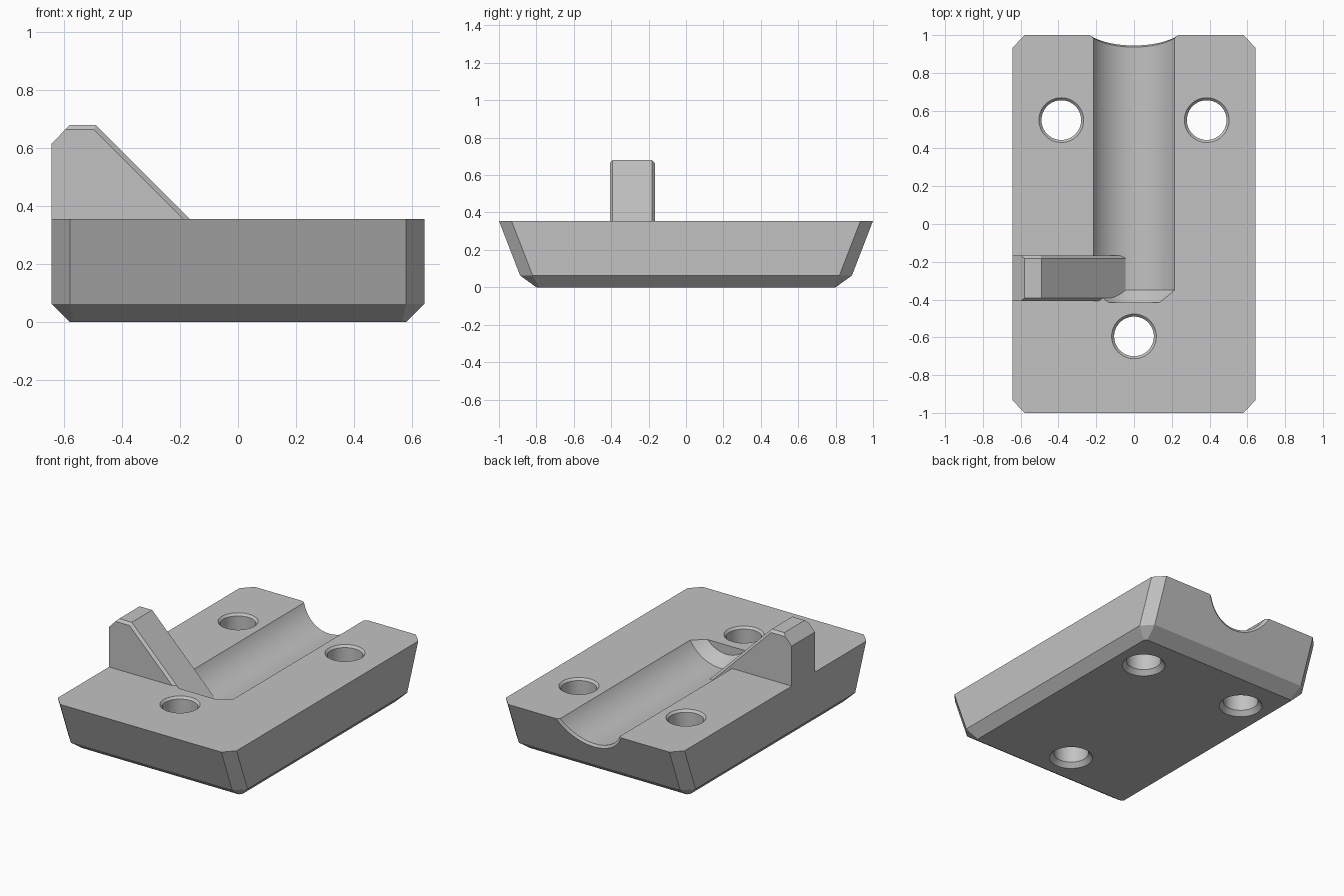
import bpy, bmesh
from math import sin, cos, pi

cube = bpy.data.objects.get("Cube")
if cube:
    bpy.data.objects.remove(cube, do_unlink=True)

# Single plain material
GREY = (0.54, 0.54, 0.54, 1)
grey = bpy.data.materials.new("plain grey")
grey.use_nodes = True
grey.diffuse_color = GREY
grey.node_tree.nodes["Principled BSDF"].inputs["Base Color"].default_value = GREY


def loft(name, rings):
    """Closed solid through rings of equal point count."""
    bm = bmesh.new()
    loops = [[bm.verts.new(p) for p in ring] for ring in rings]
    n = len(loops[0])
    for a, b in zip(loops, loops[1:]):
        for i in range(n):
            j = (i + 1) % n
            bm.faces.new((a[i], a[j], b[j], b[i]))
    bm.faces.new(loops[0])
    bm.faces.new(loops[-1])
    bmesh.ops.recalc_face_normals(bm, faces=bm.faces)
    mesh = bpy.data.meshes.new(name)
    bm.to_mesh(mesh)
    bm.free()
    mesh.materials.append(grey)
    obj = bpy.data.objects.new(name, mesh)
    bpy.context.collection.objects.link(obj)
    return obj


def cut_corner_rect(hx, hy, cx, cy, z):
    """Rectangle outline with clipped corners."""
    quarter = [(hx, hy - cy), (hx - cx, hy)]
    right = quarter + [(-x, y) for x, y in reversed(quarter)]
    return [(x, y, z) for x, y in right + [(-x, -y) for x, y in right]]


TOP = 0.355

# Base block: sloped ends, vertical sides, bevelled underside
base = loft("base_block", [
    cut_corner_rect(0.58, 0.80, 0.015, 0.015, 0),
    cut_corner_rect(0.643, 0.887, 0.063, 0.067, 0.063),
    cut_corner_rect(0.643, 1.0, 0.063, 0.067, TOP)])

# Groove cutter: round channel, coned at the front, flared at the sloped back
R, AXIS, SLOPE, SIDES = 0.247, 0.477, 0.387, 96


def groove_ring(radius, y, slope=0.0):
    ring = []
    for i in range(SIDES):
        a = 2 * pi * i / SIDES
        z = AXIS + radius * sin(a)
        ring.append((radius * cos(a), y + slope * (z - TOP), z))
    return ring


cutters = [loft("groove_cutter", [
    groove_ring(R - 0.065, -0.415),
    groove_ring(R, -0.35),
    groove_ring(R, 0.985, SLOPE),
    groove_ring(R + 0.018, 1.001, SLOPE),
    groove_ring(R + 0.018, 1.2, SLOPE)])]

# Screw hole cutters with countersinks on both faces
for k, (cx, cy) in enumerate([(-0.385, 0.55), (0.385, 0.55), (0, -0.595)]):
    steps = [(-0.01, 0.139), (0.03, 0.105), (TOP - 0.014, 0.105), (TOP + 0.01, 0.128)]
    cutters.append(loft(f"hole_cutter_{k + 1}", [
        [(cx + r * cos(2 * pi * i / 64), cy + r * sin(2 * pi * i / 64), z) for i in range(64)]
        for z, r in steps]))

bpy.context.view_layer.objects.active = base
for cutter in cutters:
    cutter.hide_render = True
    mod = base.modifiers.new("cut", "BOOLEAN")
    mod.operation = "DIFFERENCE"
    mod.solver = "EXACT"
    mod.object = cutter
    bpy.ops.object.modifier_apply(modifier=mod.name)
for cutter in cutters:
    bpy.data.objects.remove(cutter, do_unlink=True)

# Upright fin: 45 degree ramp running down into the groove, bevelled top edges


def fin_ring(y, c):
    profile = [(-0.643, TOP), (-0.643, 0.615), (-0.58 - c, 0.68 - c),
               (-0.49 - 0.4 * c, 0.68 - c), (0.02 - 1.4 * c, 0.17),
               (-0.3, 0.17), (-0.6, 0.3)]
    return [(x, y, z) for x, z in profile]


loft("fin", [fin_ring(-0.407, 0.016), fin_ring(-0.392, 0),
             fin_ring(-0.182, 0), fin_ring(-0.167, 0.016)])

# Smooth only the round surfaces of the base
bpy.ops.object.select_all(action="DESELECT")
base.select_set(True)
bpy.context.view_layer.objects.active = base
bpy.ops.object.shade_smooth_by_angle(angle=0.2)
